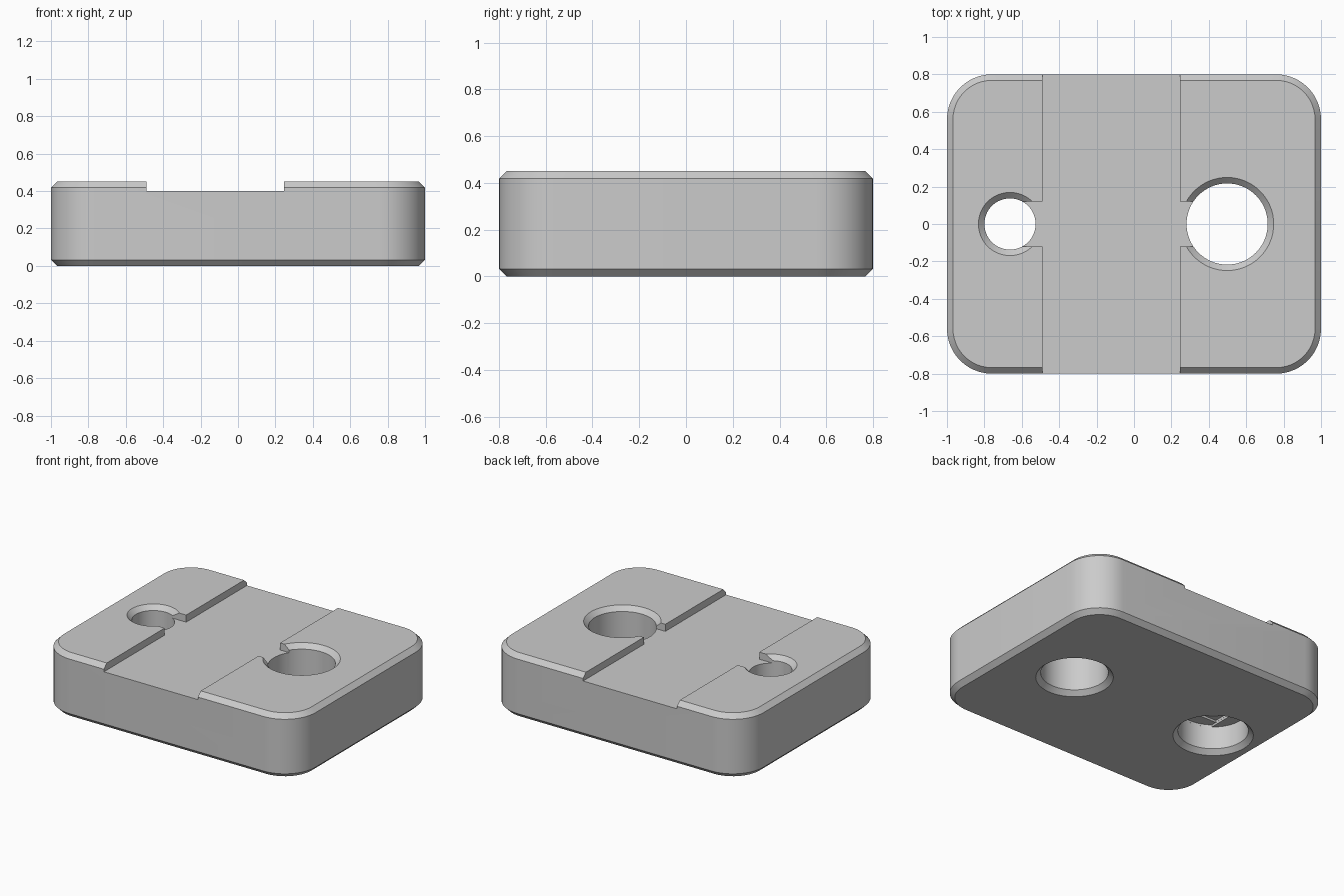
import bpy
import bmesh
from math import sin, cos, pi, radians

old = bpy.data.objects.get("Cube")
if old:
    bpy.data.objects.remove(old, do_unlink=True)

grey = bpy.data.materials.new("plain grey")
grey.use_nodes = True
colour = (0.6, 0.6, 0.6, 1)
grey.diffuse_color = colour
grey.node_tree.nodes["Principled BSDF"].inputs["Base Color"].default_value = colour

HEIGHT, CHAMFER, FLOOR = 0.45, 0.032, 0.4
SMALL_X, SMALL_R = -0.663, 0.137
LARGE_X, LARGE_R = 0.498, 0.217
BORE_R, BORE_TOP, STEP = 0.226, 0.193, 0.015


def loft(name, rings):
    """Closed solid through (outline, z) rings that share a point count."""
    bm = bmesh.new()
    loops = [[bm.verts.new((x, y, z)) for x, y in outline] for outline, z in rings]
    for low, high in zip(loops, loops[1:]):
        for i in range(len(low)):
            j = (i + 1) % len(low)
            bm.faces.new((low[i], low[j], high[j], high[i]))
    bm.faces.new(loops[0][::-1])
    bm.faces.new(loops[-1])
    bmesh.ops.recalc_face_normals(bm, faces=bm.faces)
    mesh = bpy.data.meshes.new(name)
    bm.to_mesh(mesh)
    bm.free()
    mesh.materials.append(grey)
    obj = bpy.data.objects.new(name, mesh)
    bpy.context.collection.objects.link(obj)
    return obj


def rounded(inset, hx=1.0, hy=0.8, r=0.24, steps=12):
    pts = []
    for k, (sx, sy) in enumerate([(1, 1), (-1, 1), (-1, -1), (1, -1)]):
        for i in range(steps + 1):
            a = (k + i / steps) * pi / 2
            pts.append((sx * (hx - r) + (r - inset) * cos(a),
                        sy * (hy - r) + (r - inset) * sin(a)))
    return pts


def circle(cx, r, limit=9, n=64):
    """Circle, optionally flattened at x = cx +- limit."""
    return [(cx + max(-limit, min(limit, r * cos(2 * pi * i / n))),
             r * sin(2 * pi * i / n)) for i in range(n)]


def cut(target, cutter):
    cutter.hide_render = True
    mod = target.modifiers.new("cut", "BOOLEAN")
    mod.operation = "DIFFERENCE"
    mod.solver = "EXACT"
    mod.object = cutter
    bpy.context.view_layer.objects.active = target
    bpy.ops.object.modifier_apply(modifier=mod.name)
    bpy.data.objects.remove(cutter, do_unlink=True)


# Bevelled block
block = loft("mounting_block", [
    (rounded(CHAMFER), 0), (rounded(0), CHAMFER),
    (rounded(0), HEIGHT - CHAMFER), (rounded(CHAMFER), HEIGHT)])

# Large through hole, countersunk at both ends
over = CHAMFER + 0.02
flare = LARGE_R + over
cut(block, loft("large_hole", [
    (circle(LARGE_X, flare), -0.02), (circle(LARGE_X, LARGE_R), CHAMFER),
    (circle(LARGE_X, LARGE_R), HEIGHT - CHAMFER), (circle(LARGE_X, flare), HEIGHT + 0.02)]))

# Small hole from above, wide counterbore from below
cut(block, loft("counterbore", [
    (circle(SMALL_X, BORE_R + over), -0.02), (circle(SMALL_X, BORE_R), CHAMFER),
    (circle(SMALL_X, BORE_R), BORE_TOP)]))
cut(block, loft("small_hole", [
    (circle(SMALL_X, SMALL_R), 0.1), (circle(SMALL_X, SMALL_R), HEIGHT - CHAMFER),
    (circle(SMALL_X, SMALL_R + over), HEIGHT + 0.02)]))

# Stepped ceiling of the counterbore: a strip, then a square
strip = circle(SMALL_X, BORE_R - 0.0002, SMALL_R + 0.001)
cut(block, loft("ceiling_strip", [(strip, 0.15), (strip, BORE_TOP + STEP)]))
h = SMALL_R + 0.0005
square = [(SMALL_X + sx * h, sy * h) for sx, sy in [(1, 1), (-1, 1), (-1, -1), (1, -1)]]
cut(block, loft("ceiling_square", [(square, 0.15), (square, BORE_TOP + 2 * STEP)]))

# Channel across the top with a short slot into each hole
x0, x1, w = -0.49, 0.246, 0.12
channel = [(x0, -1), (x1, -1), (x1, -w), (LARGE_X, -w), (LARGE_X, w), (x1, w),
           (x1, 1), (x0, 1), (x0, w), (SMALL_X, w), (SMALL_X, -w), (x0, -w)]
cut(block, loft("channel", [(channel, FLOOR), (channel, HEIGHT + 0.1)]))

# Smooth round walls, crisp edges
bpy.ops.object.select_all(action="DESELECT")
block.select_set(True)
bpy.context.view_layer.objects.active = block
bpy.ops.object.shade_smooth_by_angle(angle=radians(30))
